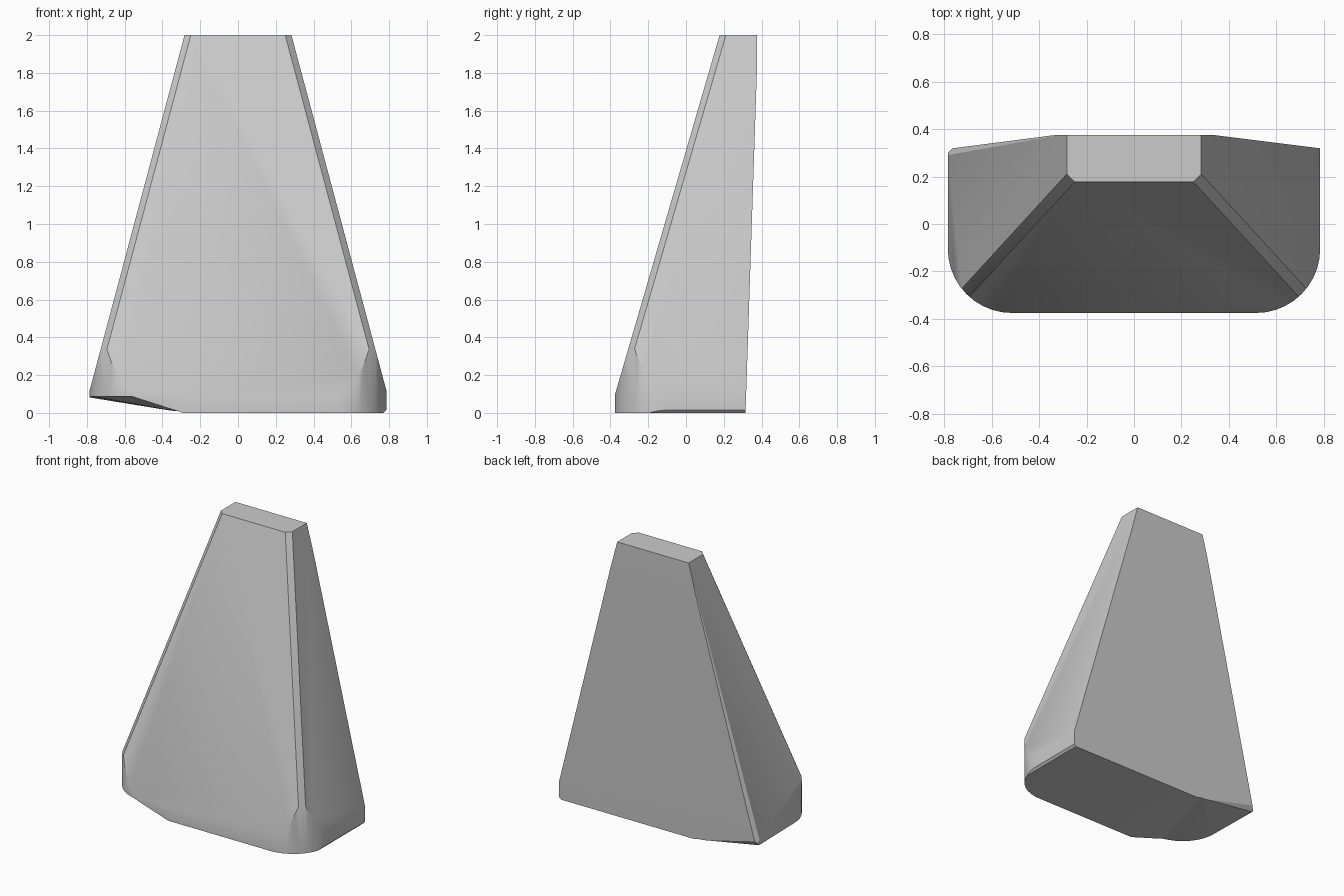
import bpy, bmesh
from math import sin, cos, pi
from mathutils import Vector

if "Cube" in bpy.data.objects:
    bpy.data.objects.remove(bpy.data.objects["Cube"])

bm = bmesh.new()

# Footprint: rounded front corners, square back
R, N = 0.27, 10
HX, FY, BY, KX = 0.785, -0.375, 0.4, -0.29   # KX: where the underside starts to rise
arc = [(R * sin(i * pi / 2 / N), -R * cos(i * pi / 2 / N)) for i in range(N + 1)]
right = [(HX - R + a, FY + R + b) for a, b in arc] + [(HX, BY)]
left = [(-HX, BY)] + [(-HX + R - a, FY + R + b) for a, b in reversed(arc)]
outline = [(KX, FY)] + right + [(KX, BY)] + left


def rise(x, y):
    if x >= KX:
        return 0.0
    return 0.08 if y > 0.3 else min(0.088, 0.32 * (KX - x))


low = [bm.verts.new((x, y, rise(x, y))) for x, y in outline]
high = [bm.verts.new((x, y, 2.0)) for x, y in outline]
n = len(outline)
for i in range(n):
    j = (i + 1) % n
    bm.faces.new((low[i], low[j], high[j], high[i]))
bm.faces.new(high)

# Underside: flat part, then a fan rising to the left
k = len(right) + 1
bm.faces.new(low[:k + 1][::-1])
ring = low[k + 1:] + [low[0]]
for a, b in zip(ring, ring[1:]):
    bm.faces.new((low[k], b, a))
bmesh.ops.recalc_face_normals(bm, faces=bm.faces[:])


def cut(point, normal):
    """Slice off everything on the normal's side and close the hole."""
    bmesh.ops.bisect_plane(bm, geom=bm.verts[:] + bm.edges[:] + bm.faces[:], dist=1e-5,
                           plane_co=point, plane_no=Vector(normal).normalized(), clear_outer=True)
    bmesh.ops.holes_fill(bm, edges=[e for e in bm.edges if e.is_boundary], sides=0)


def cut3(p, q, r):
    """Slice with a plane through three points, keeping the middle of the body."""
    p, q, r = Vector(p), Vector(q), Vector(r)
    no = (q - p).cross(r - p)
    if no.dot(Vector((0, 0, 1)) - p) > 0:
        no = -no
    cut(p, no)


# Sloping front, sides and back
cut((0, FY, 0.1), (0, -1, 0.291))
for s in (-1, 1):
    cut((s * HX, 0, 0.12), (s, 0, 0.267))
cut((0, 0.315, 0), (0, 1, -0.0333))
cut((0, 0.375, 2), (0, 1, 0))

# Chamfers along the sloping front edges
for s in (-1, 1):
    cut((s * 0.266, 0.194, 2), (s, -1, 0.558))

# Small bevels: rear left edge, rear left underside, right underside
cut3((-0.785, 0.29, 0.12), (-0.765, 0.319, 0.12), (-0.285, 0.378, 2))
cut3((-0.31, 0.315, 0), (-0.785, 0.317, 0.115), (-0.785, 0.295, 0.082))
cut((HX, 0, 0.015), (1, 0, -1))

bmesh.ops.remove_doubles(bm, verts=bm.verts[:], dist=1e-4)
bmesh.ops.recalc_face_normals(bm, faces=bm.faces[:])
mesh = bpy.data.meshes.new("tapered_block")
bm.to_mesh(mesh)
bm.free()
obj = bpy.data.objects.new("tapered_block", mesh)
bpy.context.collection.objects.link(obj)
bpy.context.view_layer.objects.active = obj
obj.select_set(True)
bpy.ops.object.shade_smooth_by_angle(angle=0.5)
